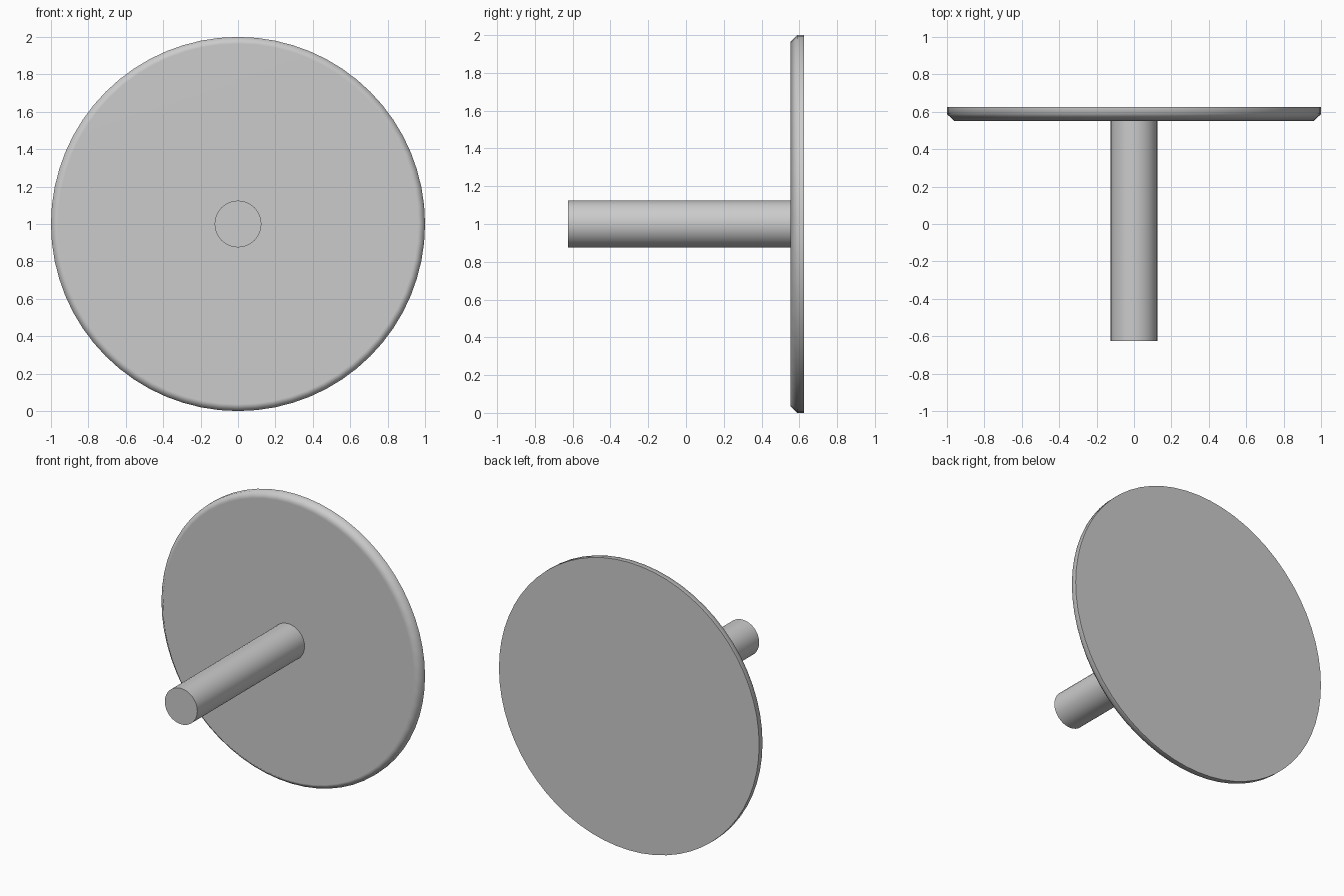
import bpy, bmesh, math

if "Cube" in bpy.data.objects:
    bpy.data.objects.remove(bpy.data.objects["Cube"])


def lathe(name, profile, segments, angle):
    """Turn (radius, y) points around the horizontal axis at z = 1 and cap both ends."""
    bm = bmesh.new()
    rings = []
    for r, y in profile:
        rings.append([bm.verts.new((r * math.sin(2 * math.pi * i / segments), y,
                                    1 + r * math.cos(2 * math.pi * i / segments)))
                      for i in range(segments)])
    for a, b in zip(rings, rings[1:]):
        for i in range(segments):
            j = (i + 1) % segments
            bm.faces.new((a[i], a[j], b[j], b[i]))
    bm.faces.new(rings[0])
    bm.faces.new(rings[-1])
    bmesh.ops.recalc_face_normals(bm, faces=bm.faces[:])
    mesh = bpy.data.meshes.new(name)
    bm.to_mesh(mesh)
    bm.free()
    obj = bpy.data.objects.new(name, mesh)
    bpy.context.collection.objects.link(obj)
    # Smooth sides, sharp rims, flat caps
    bpy.ops.object.select_all(action='DESELECT')
    obj.select_set(True)
    bpy.context.view_layer.objects.active = obj
    bpy.ops.object.shade_smooth_by_angle(angle=math.radians(angle))
    mod = obj.modifiers.new("flat_caps", 'WEIGHTED_NORMAL')
    mod.keep_sharp = True
    return obj


# Round plate with a chamfered front edge
lathe("disc", [(0.963, 0.552), (1.0, 0.588), (1.0, 0.625)], 64, 60)

# Round rod standing out from the plate's front
lathe("rod", [(0.125, -0.625), (0.125, 0.56)], 32, 40)
